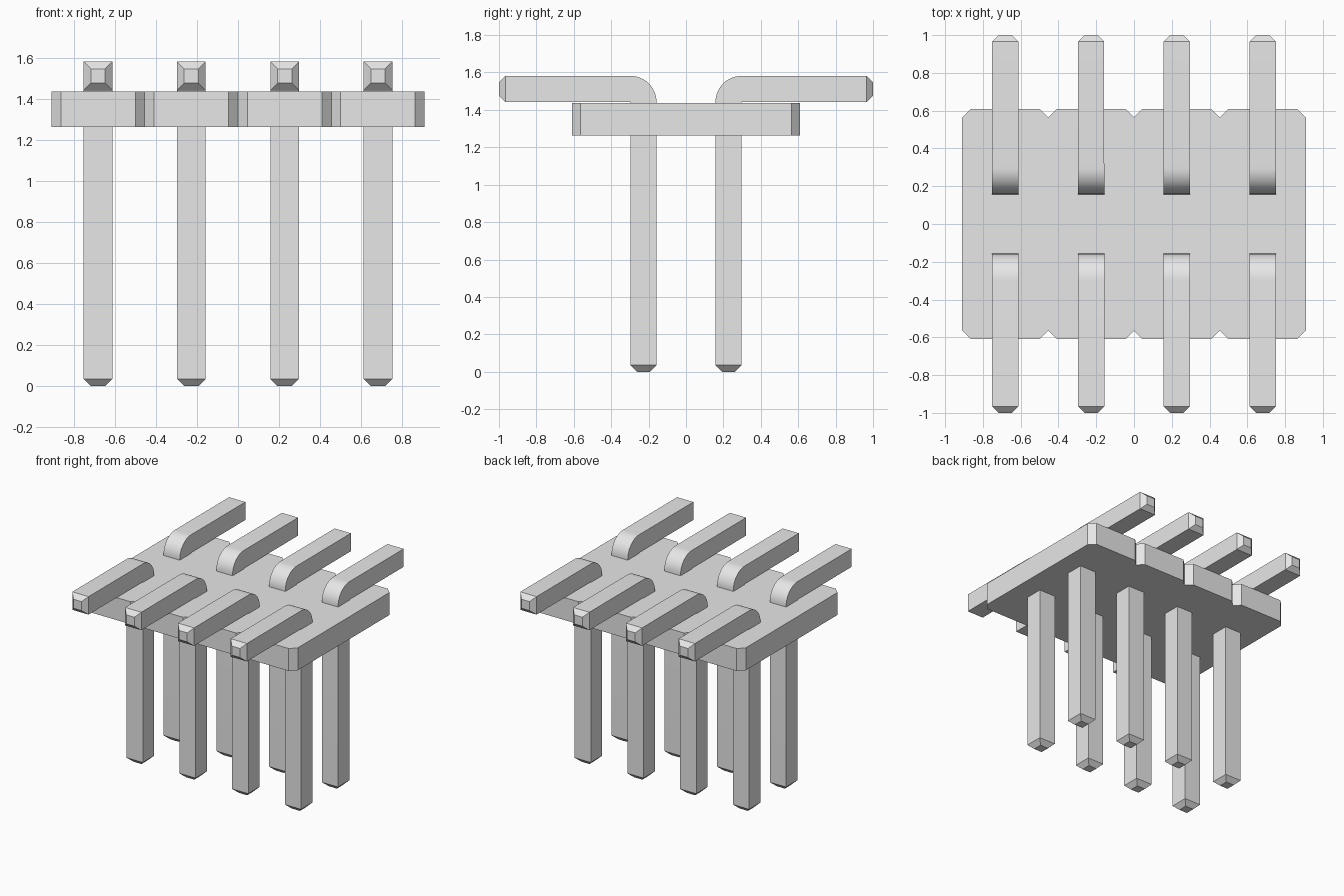
import bpy
import bmesh
import math
from mathutils import Vector

cube = bpy.data.objects.get("Cube")
if cube:
    bpy.data.objects.remove(cube, do_unlink=True)

PITCH = 0.455            # spacing between pins
HALF = 0.07              # half of the square pin width
TIP = 0.035              # length of each tapered tip
BASE_Z = (1.262, 1.437)  # underside and top of the base
BASE_Y = 0.61            # half depth of the base
CUT = 0.046              # corner chamfer and notch size
LEG_Z = 1.442            # underside of the bent-over leg

grey = bpy.data.materials.new("light grey")
grey.use_nodes = True
grey.diffuse_color = (0.8, 0.8, 0.8, 1)
grey.node_tree.nodes["Principled BSDF"].inputs["Base Color"].default_value = (0.8, 0.8, 0.8, 1)


def extruded(bm, points, offset):
    """Fill a closed outline and extrude it along the offset."""
    face = bm.faces.new([bm.verts.new(p) for p in points])
    new = bmesh.ops.extrude_face_region(bm, geom=[face])["geom"]
    bmesh.ops.translate(bm, vec=offset, verts=[g for g in new if isinstance(g, bmesh.types.BMVert)])
    bmesh.ops.recalc_face_normals(bm, faces=bm.faces)


def taper(bm, direction):
    """Add a half-size tapered tip to the end face pointing in a direction."""
    direction = Vector(direction)
    end = max(bm.faces, key=lambda f: f.calc_center_median().dot(direction)
              if f.normal.dot(direction) > 0.99 else -100)
    centre = end.calc_center_median()
    tip = bmesh.ops.extrude_discrete_faces(bm, faces=[end])["faces"][0]
    for v in tip.verts:
        v.co = centre + (v.co - centre) * 0.5 + direction * TIP


def finish(bm, name):
    bm.normal_update()
    mesh = bpy.data.meshes.new(name)
    bm.to_mesh(mesh)
    bm.free()
    mesh.materials.append(grey)
    return mesh


def place(mesh, name, location=(0, 0, 0), turn=0):
    obj = bpy.data.objects.new(name, mesh)
    obj.location = location
    obj.rotation_euler.z = turn
    bpy.context.collection.objects.link(obj)
    return obj


# Base: four joined cells with chamfered corners, leaving notches between them
front_edge = []
for i in range(4):
    left, right = (i - 2) * PITCH, (i - 1) * PITCH
    front_edge += [(left, -BASE_Y + CUT), (left + CUT, -BASE_Y), (right - CUT, -BASE_Y)]
front_edge.append((2 * PITCH, -BASE_Y + CUT))
outline = front_edge + [(-x, -y) for x, y in front_edge]
bm = bmesh.new()
extruded(bm, [(x, y, BASE_Z[0]) for x, y in outline], (0, 0, BASE_Z[1] - BASE_Z[0]))
place(finish(bm, "base"), "base")

# Bent pin: upright post, rounded outer elbow and leg reaching outwards
inner, outer = -(PITCH / 2 - HALF), -(PITCH / 2 + HALF)
side = [(inner, TIP)]
for i in range(13):
    a = math.radians(90 * i / 12)
    side.append((outer + 2 * HALF * math.cos(a), LEG_Z + 2 * HALF * math.sin(a)))
side += [(-1 + TIP, LEG_Z + 2 * HALF), (-1 + TIP, LEG_Z), (outer, LEG_Z), (outer, TIP)]
bm = bmesh.new()
extruded(bm, [(-HALF, y, z) for y, z in side], (2 * HALF, 0, 0))
bm.normal_update()
taper(bm, (0, 0, -1))
taper(bm, (0, -1, 0))
pin_mesh = finish(bm, "bent_pin")

# Two rows of four pins, the back row turned around
pins = []
for row, turn in (("front", 0), ("back", math.pi)):
    for i in range(4):
        pins.append(place(pin_mesh, f"{row}_pin_{i + 1}", ((i - 1.5) * PITCH, 0, 0), turn))

# Smooth the elbows and keep the other edges sharp
bpy.ops.object.select_all(action="DESELECT")
pins[0].select_set(True)
bpy.context.view_layer.objects.active = pins[0]
bpy.ops.object.shade_smooth_by_angle(angle=math.radians(30))
